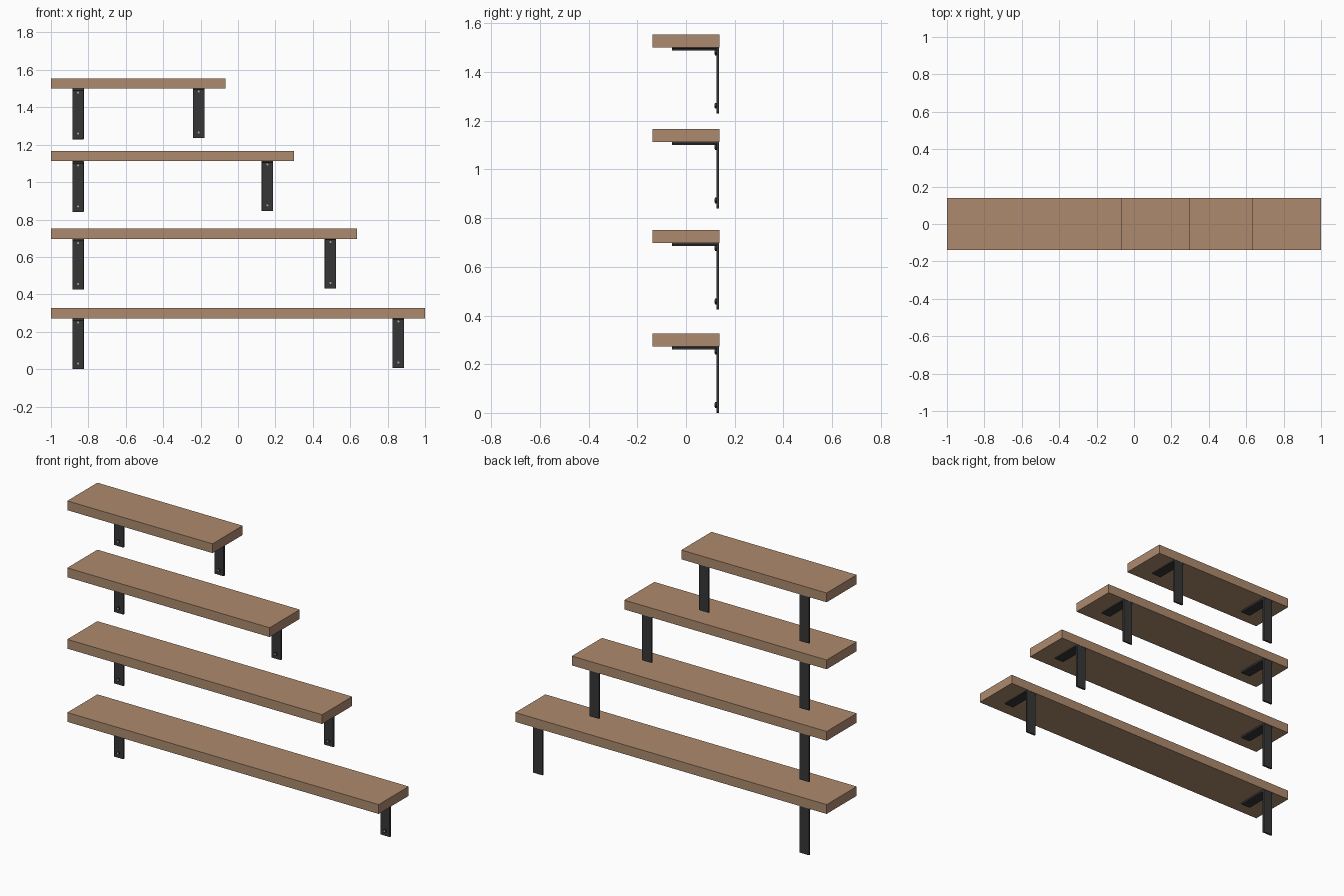
import bpy, math

if "Cube" in bpy.data.objects:
    bpy.data.objects.remove(bpy.data.objects["Cube"])


def material(name, rgb):
    m = bpy.data.materials.new(name)
    m.diffuse_color = (*rgb, 1)
    m.use_nodes = True
    m.node_tree.nodes["Principled BSDF"].inputs["Base Color"].default_value = m.diffuse_color
    return m


WOOD = material("warm wood", (0.42, 0.255, 0.155))
METAL = material("black metal", (0.037, 0.037, 0.038))
STEEL = material("screw steel", (0.42, 0.38, 0.34))
Y = 0.138          # half depth of a shelf
THICK = 0.054      # board thickness


def mesh_object(name, verts, faces, mat):
    me = bpy.data.meshes.new(name)
    me.from_pydata(verts, [], faces)
    me.materials.append(mat)
    ob = bpy.data.objects.new(name, me)
    bpy.context.collection.objects.link(ob)
    return ob


def extrude_x(name, profile, x0, x1, mat):
    """Prism from a (y, z) outline, running from x0 to x1."""
    n = len(profile)
    verts = [(x, y, z) for x in (x0, x1) for y, z in profile]
    faces = [tuple(range(n))[::-1], tuple(range(n, 2 * n))]
    faces += [(i, (i + 1) % n, n + (i + 1) % n, n + i) for i in range(n)]
    return mesh_object(name, verts, faces, mat)


def screw(name, x, z):
    # Dark round head standing proud of the plate, with a bright centre
    for part, r, y, depth, mat in (("head", 0.009, 0.1215, 0.006, METAL),
                                   ("centre", 0.0055, 0.1185, 0.003, STEEL)):
        bpy.ops.mesh.primitive_cylinder_add(vertices=16, radius=r, depth=depth,
                                            location=(x, y, z),
                                            rotation=(math.pi / 2, 0, 0))
        ob = bpy.context.object
        ob.name = f"{name}_{part}"
        ob.data.materials.append(mat)
        bpy.ops.object.shade_smooth_by_angle(angle=math.radians(40))


def bracket(name, x, top):
    # L-shaped strip: arm under the board, leg down the wall
    t, low, w = 0.0115, top - 0.272, 0.0305
    front, back = -0.058, 0.1365
    profile = [(front, top), (front, top - t), (back - t, top - t),
               (back - t, low), (back, low), (back, top)]
    ob = extrude_x(name, profile, x - w, x + w, METAL)
    bev = ob.modifiers.new("soft edges", "BEVEL")
    bev.width, bev.segments = 0.002, 2
    for label, z in (("upper", top - 0.023), ("lower", top - 0.242)):
        screw(f"{name}_{label}_screw", x, z)


# Four shelves, each shorter than the one below: (underside z, right end x)
shelves = [(0.272, 1.0), (0.697, 0.637), (1.112, 0.30), (1.501, -0.067)]
for i, (z, right) in enumerate(shelves, 1):
    board = [(-Y, z), (Y, z), (Y, z + THICK), (-Y, z + THICK)]
    extrude_x(f"shelf_board_{i}", board, -1.0, right, WOOD)
    bracket(f"left_bracket_{i}", -0.855, z)
    bracket(f"right_bracket_{i}", right - 0.143, z + 0.006)
